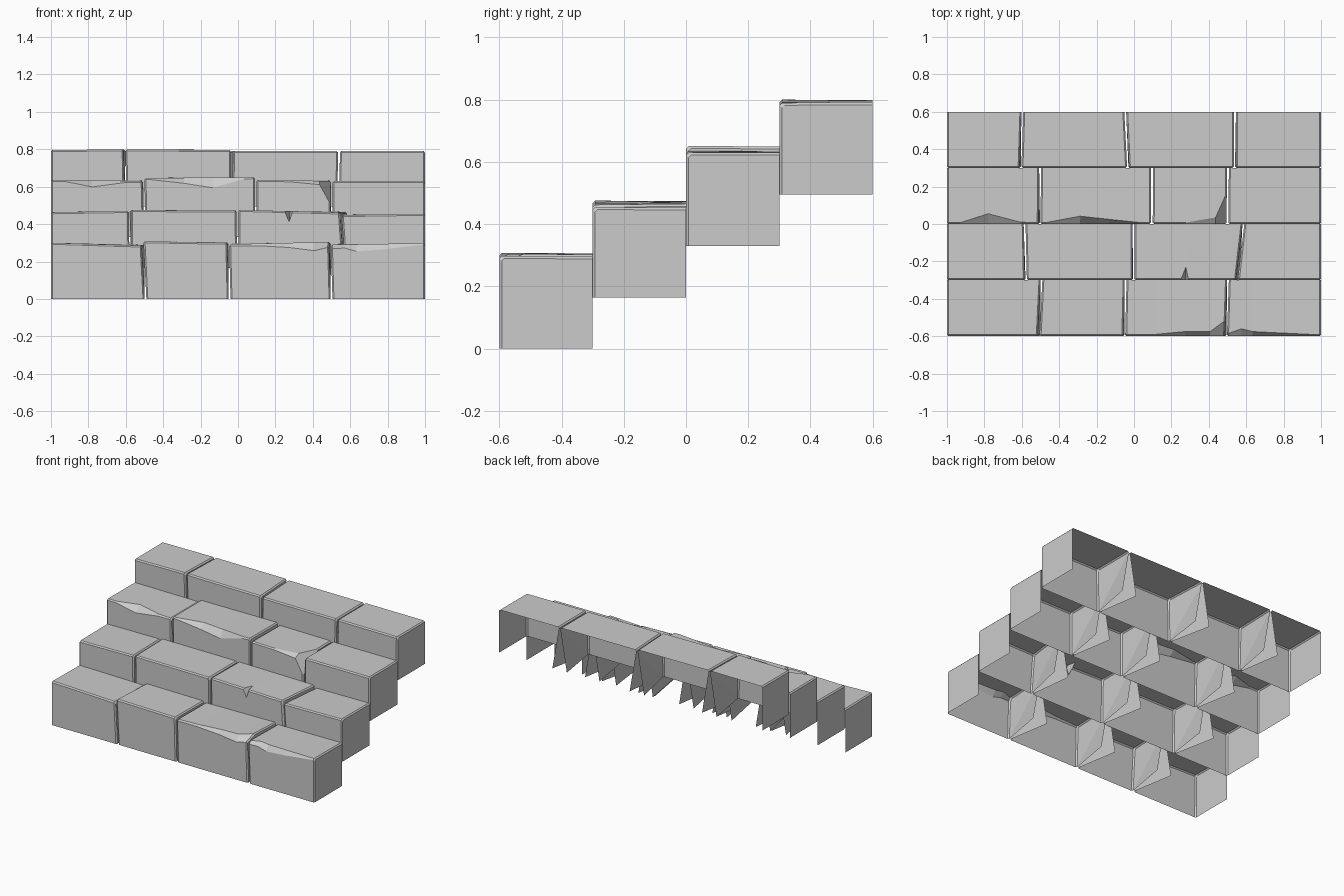
import bpy

cube = bpy.data.objects.get("Cube")
if cube:
    bpy.data.objects.remove(cube)

stone = bpy.data.materials.new("grey_stone")
stone.use_nodes = True
grey = (0.6, 0.6, 0.6, 1)
stone.diffuse_color = grey
stone.node_tree.nodes["Principled BSDF"].inputs["Base Color"].default_value = grey

DEPTH, RISE, GAP, EDGE = 0.3, 0.165, 0.005, 0.008


def mix(a, b, t):
    return a + (b - a) * t


def stone_block(name, row, left, right, tops, chips):
    """Open-backed block; joints are x at (front bottom, front top, back top),
    chips are (position along the edge, depth, drop)."""
    y0, z0 = -0.6 + row * DEPTH, row * RISE
    lx = [x + (GAP if x > -1 else 0) for x in left]
    rx = [x - (GAP if x < 1 else 0) for x in right]
    inset = EDGE / (rx[0] - lx[0])
    worn = dict((u, (dep, drop)) for u, dep, drop in chips)
    first = worn.pop(0, (0.008, 0.008))
    last = worn.pop(1, (0.008, 0.008))
    stations = [(0, *first, EDGE), (inset, *first, 0)]
    stations += [(u, *worn[u], 0) for u in sorted(worn)]
    stations += [(1 - inset, *last, 0), (1, *last, EDGE)]

    # Each station runs up the front, over the worn edge and back along the top
    verts, faces = [], []
    for u, dep, drop, soft in stations:
        xs = [mix(a, b, u) for a, b in zip(lx, rx)]
        z = mix(tops[0], tops[1], u) - soft
        verts += [(xs[0], y0 + soft, z0),
                  (xs[1], y0 + soft, z - drop),
                  (mix(xs[1], xs[2], dep / DEPTH), y0 + dep + soft, z),
                  (xs[2], y0 + DEPTH, mix(z, sum(tops) / 2 - soft, 0.5))]
    for s in range(len(stations) - 1):
        for k in range(3):
            a = s * 4 + k
            faces.append((a, a + 4, a + 5, a + 1))

    # Side walls, tapering inwards at the hidden back corner of a joint
    end = len(verts) - 4
    e = len(verts)
    verts.append((lx[2] + (0.05 if left[0] > -1 else 0), y0 + DEPTH, z0))
    verts.append((rx[2] - (0.05 if right[0] < 1 else 0), y0 + DEPTH, z0))
    faces += [(0, 1, 2), (0, 2, 3), (0, 3, e)]
    faces += [(end, end + 2, end + 1), (end, end + 3, end + 2), (end, e + 1, end + 3)]

    mesh = bpy.data.meshes.new(name)
    mesh.from_pydata(verts, [], faces)
    mesh.materials.append(stone)
    bpy.context.collection.objects.link(bpy.data.objects.new(name, mesh))


LEFT_END, RIGHT_END = (-1, -1, -1), (1, 1, 1)

# Joints between the blocks of each step, lowest step first
joints = [
    [(-0.495, -0.51, -0.495), (-0.045, -0.052, -0.045), (0.5, 0.492, 0.502)],
    [(-0.575, -0.578, -0.585), (0, -0.003, -0.003), (0.57, 0.55, 0.585)],
    [(-0.498, -0.505, -0.502), (0.095, 0.095, 0.097), (0.5, 0.5, 0.502)],
    [(-0.6, -0.607, -0.597), (-0.035, -0.032, -0.047), (0.535, 0.54, 0.54)],
]

# Top height at the left and right end of each block
heights = [
    [(0.3, 0.285), (0.308, 0.3), (0.292, 0.305), (0.29, 0.298)],
    [(0.463, 0.47), (0.475, 0.472), (0.476, 0.462), (0.448, 0.455)],
    [(0.637, 0.63), (0.646, 0.651), (0.637, 0.63), (0.63, 0.63)],
    [(0.795, 0.8), (0.8, 0.795), (0.792, 0.79), (0.792, 0.79)],
]

# Worn and broken front edges, by (step, block)
chips = {
    (0, 2): [(0.3, 0.01, 0.012), (0.6, 0.025, 0.025), (0.85, 0.025, 0.045), (1, 0.08, 0.03)],
    (0, 3): [(0, 0.015, 0.02), (0.15, 0.04, 0.02), (0.27, 0.025, 0.038), (0.55, 0.018, 0.03)],
    (1, 2): [(0.46, 0.008, 0.008), (0.5, 0.07, 0.058), (0.53, 0.008, 0.008)],
    (2, 0): [(0.15, 0.008, 0.008), (0.45, 0.055, 0.035), (0.8, 0.01, 0.01)],
    (2, 1): [(0.05, 0.008, 0.008), (0.36, 0.042, 0.03), (0.62, 0.025, 0.055), (0.9, 0.008, 0.01)],
    (2, 2): [(0.45, 0.008, 0.008), (0.85, 0.035, 0.02), (1, 0.15, 0.11)],
}

for row, inner in enumerate(joints):
    bounds = [LEFT_END] + inner + [RIGHT_END]
    for i in range(4):
        stone_block(f"step_{row + 1}_block_{i + 1}", row, bounds[i], bounds[i + 1],
                    heights[row][i], chips.get((row, i), []))
